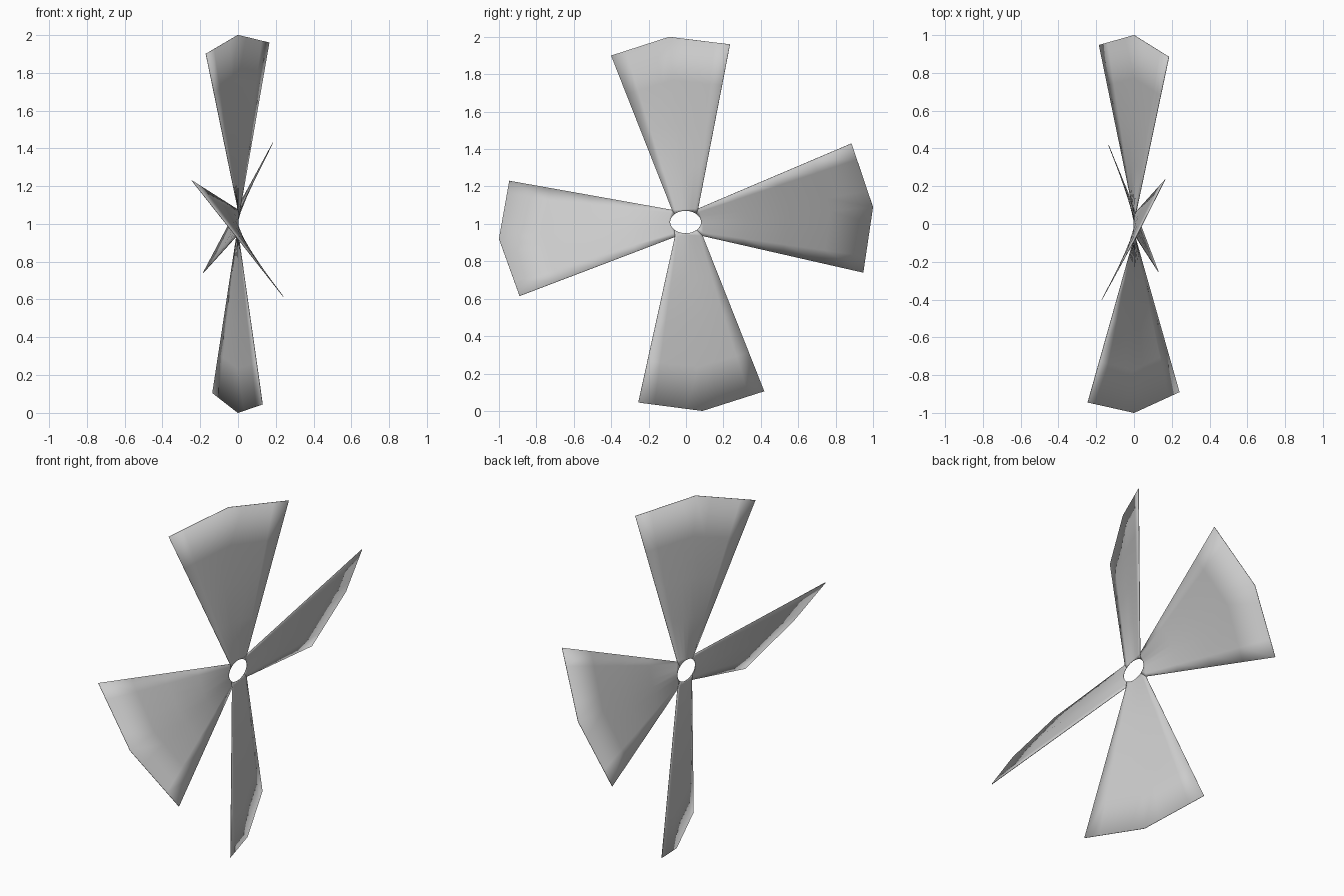
import bpy, bmesh, math
from mathutils import Vector

if "Cube" in bpy.data.objects:
    bpy.data.objects.remove(bpy.data.objects["Cube"])

HUB = Vector((0, -0.002, 1.01))   # centre of the shaft hole
HOLE_Y, HOLE_Z = 0.083, 0.06      # hole radii
STEPS = 8                         # segments across each blade

# root corners shared by neighbouring blades
TL, TR = Vector((0, -0.075, 1.075)), Vector((0.012, 0.065, 1.082))
BR, BL = Vector((-0.008, 0.09, 0.935)), Vector((0.004, -0.06, 0.93))


def hole_point(angle):
    return HUB + Vector((0, HOLE_Y * math.cos(angle), HOLE_Z * math.sin(angle)))


def polyline(a, m, b):
    """Points evenly spread along a bent line a-m-b."""
    half = STEPS // 2
    return [a.lerp(m, i / half) if i <= half else m.lerp(b, i / half - 1)
            for i in range(STEPS + 1)]


def blade(name, direction, root_a, root_b, tip):
    """Twisted sheet from the hole arc, through the root line, to the pointed tip."""
    mid_angle = math.radians(direction)
    arc = [hole_point(mid_angle + math.radians(45 - 90 * i / STEPS))
           for i in range(STEPS + 1)]
    root_mid = HUB + (hole_point(mid_angle) - HUB) * 1.12
    rows = [arc,
            polyline(root_a, root_mid, root_b),
            polyline(*[Vector(p) for p in tip])]
    # extra rows along the blade
    rows[2:2] = [[p.lerp(q, t) for p, q in zip(rows[1], rows[2])]
                 for t in (0.25, 0.5, 0.75)]
    bm = bmesh.new()
    grid = [[bm.verts.new(p) for p in row] for row in rows]
    for r0, r1 in zip(grid, grid[1:]):
        for i in range(STEPS):
            bm.faces.new((r0[i], r0[i + 1], r1[i + 1], r1[i]))
    bmesh.ops.recalc_face_normals(bm, faces=bm.faces)
    mesh = bpy.data.meshes.new(name)
    bm.to_mesh(mesh)
    bm.free()
    obj = bpy.data.objects.new(name, mesh)
    bpy.context.collection.objects.link(obj)
    thin = obj.modifiers.new("sheet", 'SOLIDIFY')
    thin.thickness = 0.003
    thin.offset = 0
    bpy.ops.object.select_all(action='DESELECT')
    bpy.context.view_layer.objects.active = obj
    obj.select_set(True)
    bpy.ops.object.shade_smooth_by_angle(angle=math.radians(30))


# four blades, clockwise seen from +x
blade("top_blade", 90, TL, TR,
      [(-0.17, -0.40, 1.90), (0, -0.09, 2.0), (0.165, 0.235, 1.96)])
blade("right_blade", 0, TR, BR,
      [(0.185, 0.885, 1.43), (0, 1.0, 1.09), (-0.185, 0.948, 0.74)])
blade("bottom_blade", 270, BR, BL,
      [(-0.135, 0.418, 0.105), (0, 0.088, 0.0), (0.13, -0.255, 0.045)])
blade("left_blade", 180, BL, TL,
      [(0.24, -0.89, 0.615), (0, -1.0, 0.92), (-0.245, -0.945, 1.23)])
